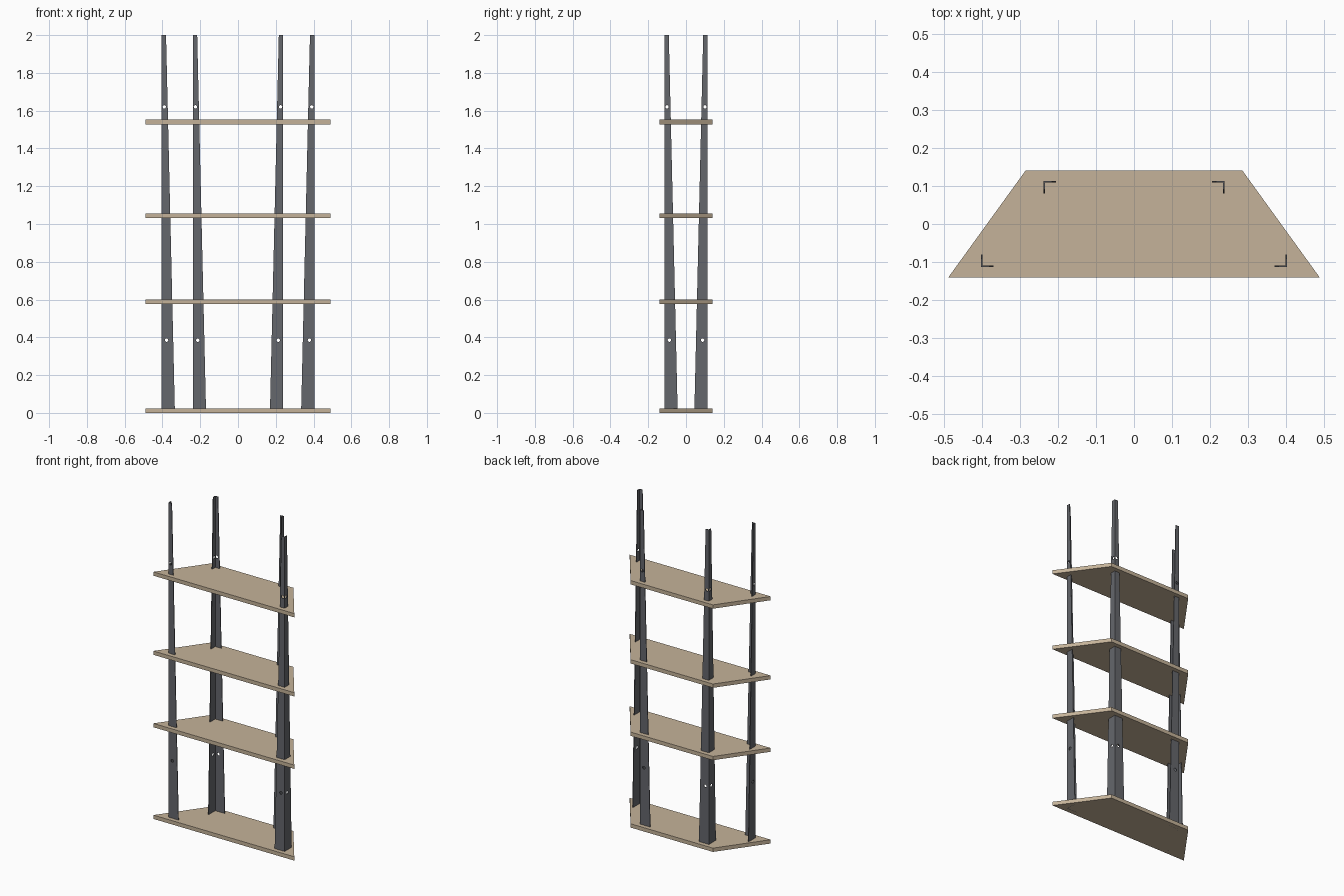
import bpy, bmesh
from mathutils import Matrix, Vector
from math import pi

if "Cube" in bpy.data.objects:
    bpy.data.objects.remove(bpy.data.objects["Cube"])


def material(name, rgb):
    m = bpy.data.materials.new(name)
    m.diffuse_color = (*rgb, 1)
    m.use_nodes = True
    m.node_tree.nodes["Principled BSDF"].inputs["Base Color"].default_value = m.diffuse_color
    return m


def add_object(name, bm, mat=None):
    bmesh.ops.recalc_face_normals(bm, faces=bm.faces)
    me = bpy.data.meshes.new(name)
    bm.to_mesh(me)
    bm.free()
    ob = bpy.data.objects.new(name, me)
    bpy.context.collection.objects.link(ob)
    if mat:
        me.materials.append(mat)
    return ob


def loft(bm, low, high):
    a = [bm.verts.new(p) for p in low]
    b = [bm.verts.new(p) for p in high]
    bm.faces.new(a)
    bm.faces.new(b)
    n = len(a)
    for i in range(n):
        j = (i + 1) % n
        bm.faces.new((a[i], a[j], b[j], b[i]))


wood = material("wood", (0.56, 0.45, 0.32))
steel = material("steel", (0.13, 0.135, 0.15))

# Trapezoid shelves
outline = [(-0.49, -0.141), (0.49, -0.141), (0.286, 0.141), (-0.286, 0.141)]
for i, z in enumerate((0.0, 0.576, 1.031, 1.528)):
    bm = bmesh.new()
    loft(bm, [(x, y, z) for x, y in outline], [(x, y, z + 0.024) for x, y in outline])
    add_object(f"shelf_{i + 1}", bm, wood)

# Tapered angle-section legs, with bolt holes in both flanges
T = 0.004


def angle_section(cx, cy, sy, w, z):
    pts = [(0, 0), (w, 0), (w, T), (T, T), (T, w), (0, w)]
    return [(cx + x, cy + sy * y, z) for x, y in pts]


def leg(name, cx, cy, sy):
    bm = bmesh.new()
    loft(bm, angle_section(cx, cy, sy, 0.07, 0), angle_section(cx, cy, sy, 0.023, 2))
    ob = add_object(name, bm, steel)
    # Hole cutters
    bm = bmesh.new()
    for z, off in ((0.385, 0.026), (1.62, 0.0135)):
        for pos, axis in (((off, 0.0012), 'X'), ((0.0012, off), 'Y')):
            loc = Vector((cx + pos[0], cy + sy * pos[1], z))
            bmesh.ops.create_cone(
                bm, cap_ends=True, segments=20, radius1=0.009, radius2=0.009, depth=0.0064,
                matrix=Matrix.Translation(loc) @ Matrix.Rotation(pi / 2, 4, axis))
    cutter = add_object(name + "_hole_cutter", bm)
    cutter.hide_render = True
    cutter.hide_viewport = True
    cutter.display_type = 'WIRE'
    cut = ob.modifiers.new("holes", 'BOOLEAN')
    cut.operation = 'DIFFERENCE'
    cut.solver = 'EXACT'
    cut.object = cutter
    # Opposite leg
    ob.modifiers.new("mirror", 'MIRROR').use_axis[0] = True


leg("front_legs", -0.404, -0.114, 1)
leg("back_legs", -0.239, 0.114, -1)
